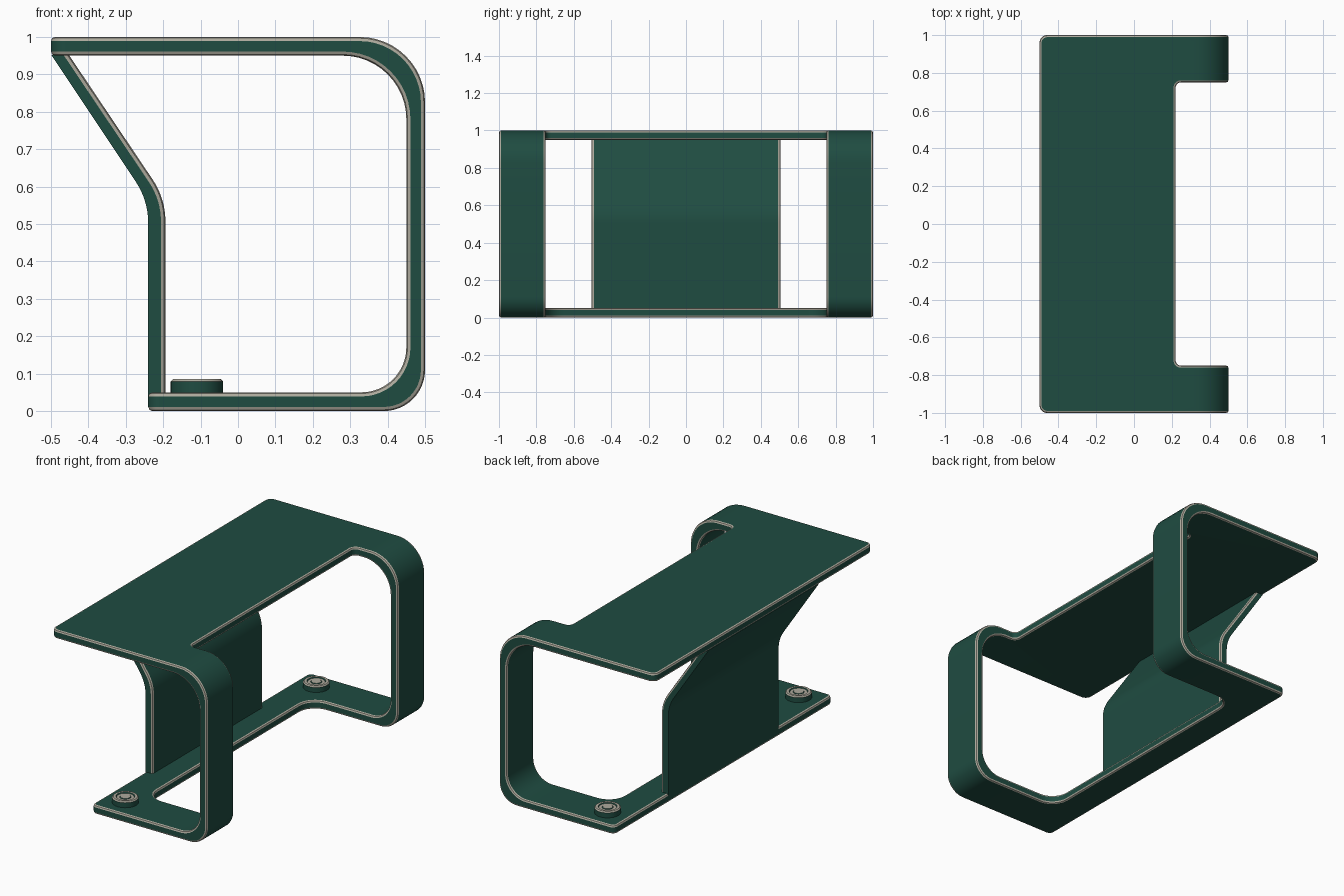
import bpy, bmesh, math
from mathutils import Vector

if "Cube" in bpy.data.objects:
    bpy.data.objects.remove(bpy.data.objects["Cube"])


def material(name, rgb):
    m = bpy.data.materials.new(name)
    m.diffuse_color = (*rgb, 1)
    m.use_nodes = True
    m.node_tree.nodes["Principled BSDF"].inputs["Base Color"].default_value = m.diffuse_color
    return m


MATS = [material("dark_green", (0.0135, 0.072, 0.053)),
        material("warm_grey_edge", (0.42, 0.40, 0.335))]


def finish(bm, name):
    bmesh.ops.recalc_face_normals(bm, faces=bm.faces[:])
    me = bpy.data.meshes.new(name)
    bm.to_mesh(me)
    bm.free()
    for m in MATS:
        me.materials.append(m)
    ob = bpy.data.objects.new(name, me)
    bpy.context.collection.objects.link(ob)
    bpy.ops.object.select_all(action='DESELECT')
    ob.select_set(True)
    bpy.context.view_layer.objects.active = ob
    bpy.ops.object.shade_smooth_by_angle(angle=math.radians(13))
    return ob


def rounded(points, n=8):
    """Polygon from (a, b, radius) corners, with arcs where radius > 0."""
    out = []
    for i, (a, b, r) in enumerate(points):
        c = Vector((a, b))
        if r == 0:
            out.append(c)
            continue
        u = (Vector(points[i - 1][:2]) - c).normalized()
        v = (Vector(points[(i + 1) % len(points)][:2]) - c).normalized()
        half = u.angle(v) / 2
        mid = c + (u + v).normalized() * r / math.sin(half)
        d1 = (c + u * r / math.tan(half) - mid).normalized()
        d2 = (c + v * r / math.tan(half) - mid).normalized()
        out += [mid + d1.slerp(d2, k / n) * r for k in range(n + 1)]
    return out


def round_edges(bm, edges, size):
    bmesh.ops.bevel(bm, geom=edges, offset=size, offset_type='OFFSET', segments=2,
                    profile=0.5, affect='EDGES', clamp_overlap=False, material=1)


# --- bent sheet: top plate, two side arms, bottom plate ---
def arc(cx, cz, r, a0, a1, n=12):
    return [(cx + r * math.cos(a), cz + r * math.sin(a))
            for a in (math.radians(a0 + (a1 - a0) * k / n) for k in range(n + 1))]


outer = arc(0.325, 0.825, 0.175, 90, 0) + arc(0.39, 0.11, 0.11, 0, -90)
inner = arc(0.28, 0.78, 0.17, 90, 0) + arc(0.33, 0.17, 0.12, 0, -90)

bm = bmesh.new()


def add_face(pts):
    bm.faces.new([bm.verts.new(p) for p in pts])


def plate(back, corner, notch, notch_r, station):
    """Flat plate with a notch between the arms; joins the arms at a bend station."""
    (xo, zo), (xi, zi) = outer[station], inner[station]
    pts = rounded([(back, -1, corner), (xo, -1, 0), (xo, -0.75, 0),
                   (notch, -0.75, notch_r), (notch, 0.75, notch_r),
                   (xo, 0.75, 0), (xo, 1, 0), (back, 1, corner)])
    at_arm = [abs(p.x - xo) < 1e-5 for p in pts]
    o = [(p.x, p.y, zo) for p in pts]
    i = [(xi if s else p.x, p.y, zi) for p, s in zip(pts, at_arm)]
    add_face(o)
    add_face(i)
    for k in range(len(pts)):
        j = (k + 1) % len(pts)
        if not (at_arm[k] and at_arm[j]):
            add_face([o[k], o[j], i[j], i[k]])


plate(-0.5, 0.04, 0.22, 0.03, 0)
plate(-0.24, 0.03, -0.06, 0.10, len(outer) - 1)

for y0, y1 in ((-1, -0.75), (0.75, 1)):
    for k in range(len(outer) - 1):
        (ax, az), (bx, bz) = outer[k], outer[k + 1]
        (cx, cz), (dx, dz) = inner[k], inner[k + 1]
        add_face([(ax, y0, az), (ax, y1, az), (bx, y1, bz), (bx, y0, bz)])
        add_face([(cx, y0, cz), (cx, y1, cz), (dx, y1, dz), (dx, y0, dz)])
        for y in (y0, y1):
            add_face([(ax, y, az), (bx, y, bz), (dx, y, dz), (cx, y, cz)])

bmesh.ops.remove_doubles(bm, verts=bm.verts[:], dist=1e-5)
bmesh.ops.recalc_face_normals(bm, faces=bm.faces[:])
round_edges(bm, [e for e in bm.edges if len(e.link_faces) == 2
                 and e.calc_face_angle() > math.radians(45)], 0.011)
finish(bm, "bent_frame")

# --- bent support panel under the rear of the top plate ---
profile = rounded([(-0.24, 0.03, 0), (-0.24, 0.563, 0.2), (-0.499, 0.952, 0),
                   (-0.452, 0.952, 0), (-0.194, 0.568, 0.2), (-0.194, 0.03, 0)])
first_right = len(profile) // 2
bm = bmesh.new()
near = [bm.verts.new((p.x, -0.505, p.y)) for p in profile]
far = [bm.verts.new((p.x, 0.505, p.y)) for p in profile]
bm.faces.new(near)
bm.faces.new(far)
for k in range(len(profile)):
    j = (k + 1) % len(profile)
    bm.faces.new([near[k], near[j], far[j], far[k]])
bmesh.ops.recalc_face_normals(bm, faces=bm.faces[:])
# only the front side edges are rounded
right = set(near[first_right:]) | set(far[first_right:])
round_edges(bm, [e for e in bm.edges if all(v in right for v in e.verts)
                 and abs(e.verts[0].co.y - e.verts[1].co.y) < 1e-5], 0.012)
finish(bm, "support_panel")


# --- round fasteners on the bottom plate ---
def fastener(name, x, y, n=32):
    # (radius, height, material of the band that follows)
    rings = [(0.07, 0.045, 0), (0.07, 0.079, 1), (0.064, 0.085, 1), (0.050, 0.085, 0),
             (0.046, 0.080, 1), (0.030, 0.080, 0), (0.026, 0.083, 1)]
    bm = bmesh.new()
    loops = [[bm.verts.new((x + r * math.cos(2 * math.pi * k / n),
                            y + r * math.sin(2 * math.pi * k / n), z))
              for k in range(n)] for r, z, _ in rings]
    for a, b, (_, _, mat) in zip(loops, loops[1:], rings):
        for k in range(n):
            j = (k + 1) % n
            bm.faces.new([a[k], a[j], b[j], b[k]]).material_index = mat
    bm.faces.new(loops[0])
    bm.faces.new(loops[-1]).material_index = 1
    finish(bm, name)


for side, y in (("left", -0.875), ("right", 0.875)):
    fastener("fastener_" + side, -0.11, y)
